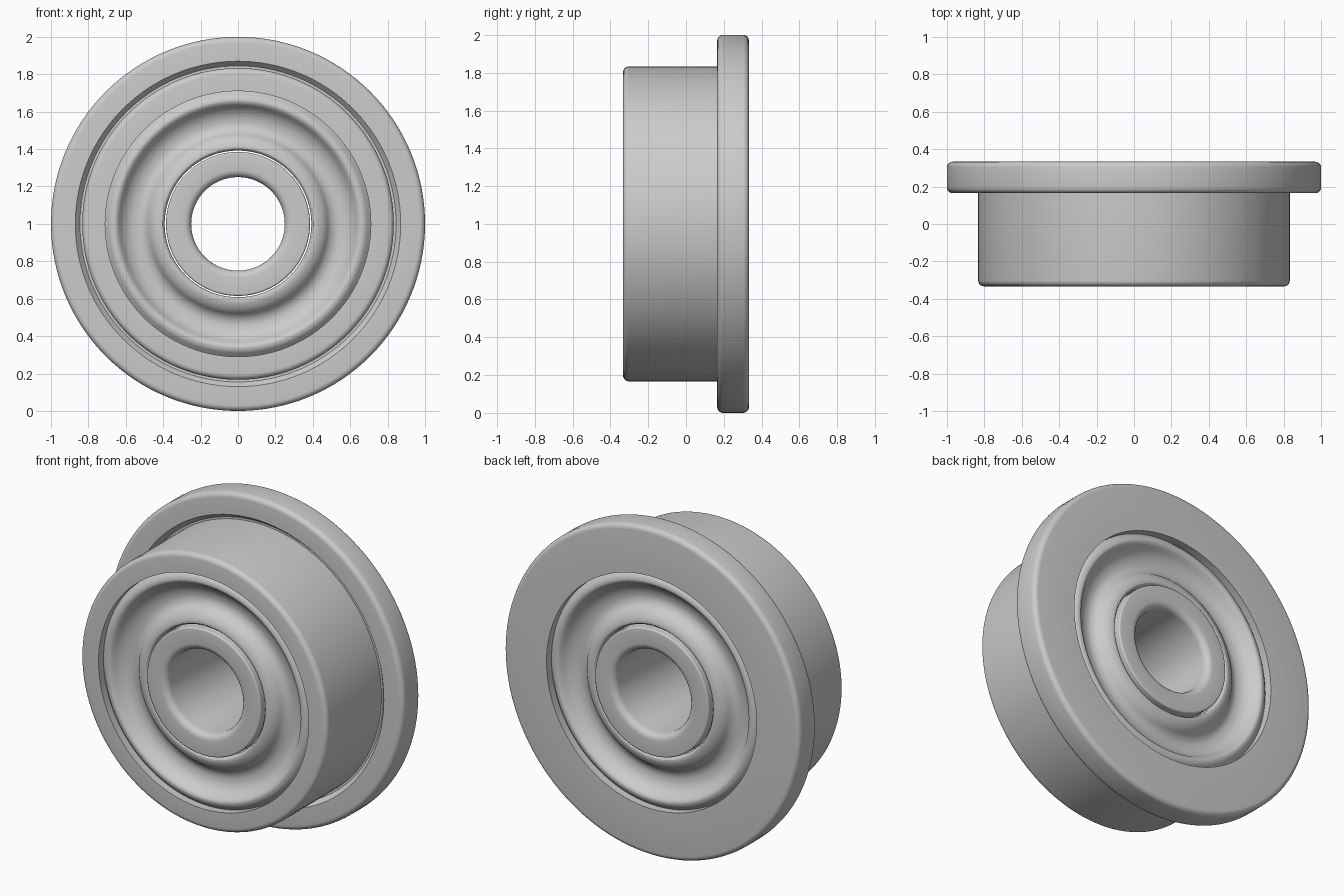
import bpy, bmesh, math

cube = bpy.data.objects.get("Cube")
if cube:
    bpy.data.objects.remove(cube, do_unlink=True)

steel = bpy.data.materials.new("brushed_steel")
steel.use_nodes = True
COLOR = (0.6, 0.6, 0.6, 1)
steel.diffuse_color = COLOR
steel.node_tree.nodes["Principled BSDF"].inputs["Base Color"].default_value = COLOR

SEGMENTS = 128
HALF = 0.333   # half of the width
FLANGE = 0.165  # front face of the flange


def rounded(points, steps=5):
    """Expand (radius, y, fillet) corners of a closed loop into arcs."""
    out = []
    for i, (r, y, f) in enumerate(points):
        if not f:
            out.append((r, y))
            continue
        (pr, py, _), (nr, ny, _) = points[i - 1], points[(i + 1) % len(points)]
        a, b = math.hypot(pr - r, py - y), math.hypot(nr - r, ny - y)
        start = (r + (pr - r) * f / a, y + (py - y) * f / a)
        end = (r + (nr - r) * f / b, y + (ny - y) * f / b)
        # quadratic bulged towards a circular arc
        for k in range(steps + 1):
            t = k / steps
            w0, w1, w2 = (1 - t) ** 2, 1.414 * t * (1 - t), t * t
            s = w0 + w1 + w2
            out.append(tuple((w0 * start[c] + w1 * (r, y)[c] + w2 * end[c]) / s
                             for c in (0, 1)))
    return out


def lathe(name, profile):
    """Revolve a closed (radius, y) loop about the y axis."""
    bm = bmesh.new()
    rings = []
    for r, y in profile:
        rings.append([bm.verts.new((r * math.cos(2 * math.pi * k / SEGMENTS), y,
                                    1 + r * math.sin(2 * math.pi * k / SEGMENTS)))
                      for k in range(SEGMENTS)])
    for i, ring in enumerate(rings):
        prev = rings[i - 1]
        for k in range(SEGMENTS):
            bm.faces.new((prev[k - 1], prev[k], ring[k], ring[k - 1]))
    bmesh.ops.recalc_face_normals(bm, faces=bm.faces)
    mesh = bpy.data.meshes.new(name)
    bm.to_mesh(mesh)
    bm.free()
    mesh.materials.append(steel)
    obj = bpy.data.objects.new(name, mesh)
    bpy.context.collection.objects.link(obj)
    bpy.ops.object.select_all(action='DESELECT')
    obj.select_set(True)
    bpy.context.view_layer.objects.active = obj
    bpy.ops.object.shade_smooth_by_angle(angle=math.radians(35))
    return obj


# Outer ring with flange and a relief groove at the flange root
lathe("outer_ring_with_flange", rounded([
    (0.71, -HALF, 0), (0.833, -HALF, 0.03), (0.833, FLANGE + 0.03, 0),
    (0.845, FLANGE + 0.03, 0), (0.87, FLANGE, 0), (1.0, FLANGE, 0.03),
    (1.0, HALF, 0.03), (0.71, HALF, 0)]))

# Inner ring with rounded bore edges
lathe("inner_ring", rounded([
    (0.25, -HALF, 0.04), (0.385, -HALF, 0.01),
    (0.385, HALF, 0.01), (0.25, HALF, 0.04)]))

# Pressed shields: outer lip, shallow trough, ridge beside the inner ring
SHIELD = [(0.71, 0.285, 0), (0.675, 0.32, 0.02), (0.645, 0.315, 0.015),
          (0.6, 0.25, 0.04), (0.505, 0.235, 0.04), (0.45, 0.315, 0.045),
          (0.392, 0.315, 0.025), (0.392, 0.2, 0), (0.71, 0.2, 0)]
for side, name in ((-1, "front_shield"), (1, "back_shield")):
    lathe(name, rounded([(r, side * y, f) for r, y, f in SHIELD]))
